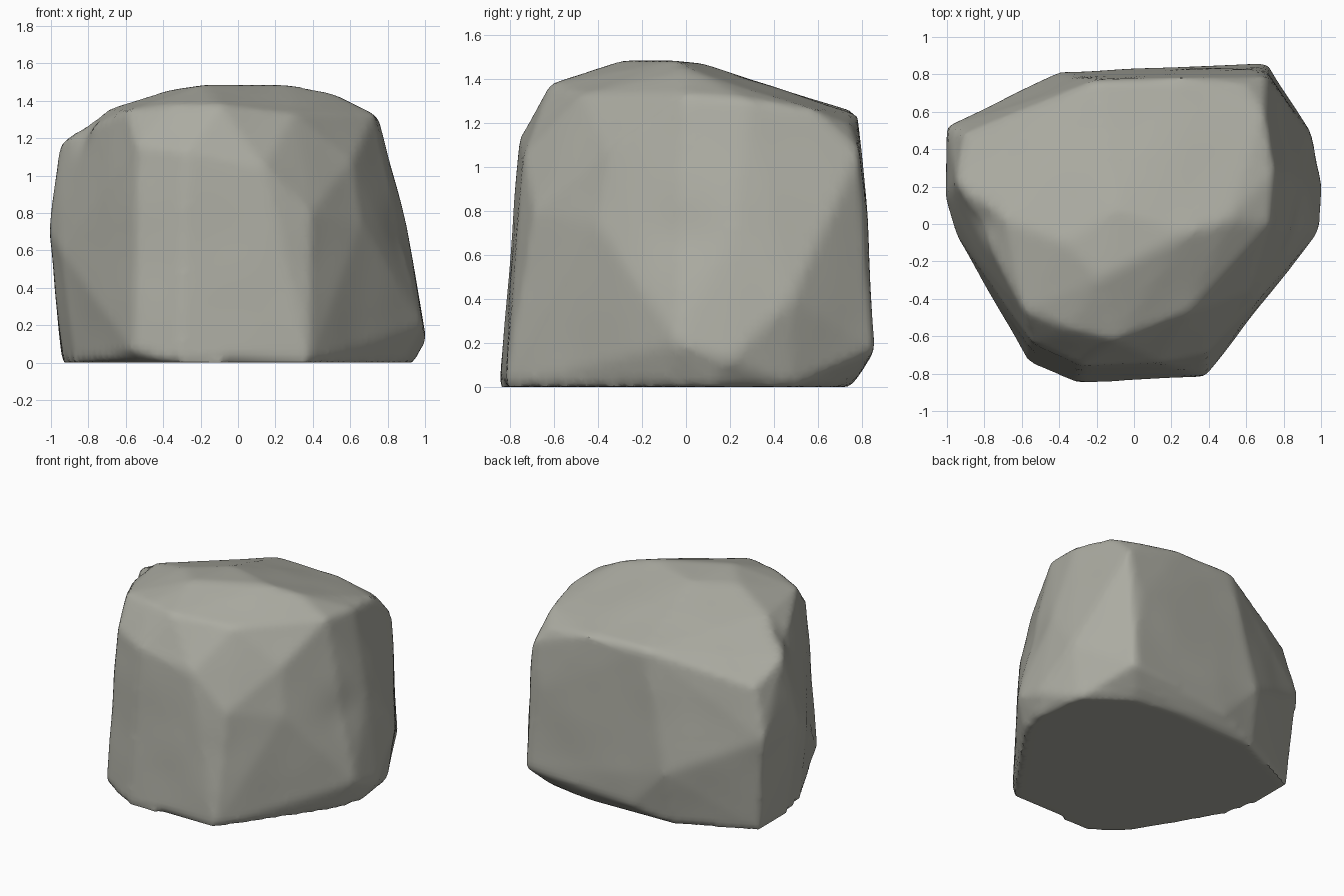
import bpy
import bmesh
from math import exp, radians
from mathutils import Vector, noise

default_cube = bpy.data.objects.get("Cube")
if default_cube:
    bpy.data.objects.remove(default_cube, do_unlink=True)

# Corner points of the boulder, from the base up to the crown
base = [(-.94, .48), (-.93, .15), (-.87, -.1), (-.52, -.67), (-.31, -.85),
        (.38, -.82), (.88, -.1), (.94, .1), (.89, .48), (.58, .7), (.25, .75),
        (-.42, .73)]
sides = [(1.01, .2, .12), (.99, -.04, .2), (.71, .86, .17), (-.1, .82, .1),
         (-.4, .81, .4), (.95, .48, .4), (-1.01, .14, .7), (-1, .52, .7),
         (-.95, -.06, .6), (.9, .22, .74), (-.56, -.74, .06), (.62, .83, .75)]
shoulders = [(-.28, -.76, 1.13), (.14, -.74, 1.05), (.39, -.69, .8),
             (.66, -.41, .75), (.61, -.36, 1.08), (.73, 0, 1.33),
             (.75, .28, 1.31), (.7, .58, 1.26), (.71, .79, 1.07),
             (.6, .75, 1.19), (.25, .78, 1.24), (-.2, .77, 1.25),
             (-.91, .48, 1.05), (-.95, .22, 1.18), (-.54, -.64, 1.16)]
crown = [(-.1, -.62, 1.38), (-.35, -.56, 1.38), (.3, -.47, 1.33),
         (-.59, -.47, 1.35), (-.68, .02, 1.36), (-.37, -.1, 1.46),
         (-.18, -.29, 1.49), (.28, -.05, 1.485), (.5, .02, 1.44),
         (-.1, .08, 1.47)]


def hull_mesh(points):
    bm = bmesh.new()
    for p in points:
        bm.verts.new(p)
    result = bmesh.ops.convex_hull(bm, input=bm.verts)
    loose = {v for v in result["geom_interior"] if isinstance(v, bmesh.types.BMVert)}
    bmesh.ops.delete(bm, geom=list(loose), context="VERTS")
    bmesh.ops.recalc_face_normals(bm, faces=bm.faces)
    mesh = bpy.data.meshes.new("boulder")
    bm.to_mesh(mesh)
    bm.free()
    return mesh


boulder = bpy.data.objects.new(
    "boulder", hull_mesh([(x, y, 0) for x, y in base] + sides + shoulders + crown))
bpy.context.collection.objects.link(boulder)

# Even surface with softly worn edges
remesh = boulder.modifiers.new("even_surface", "REMESH")
remesh.mode = "VOXEL"
remesh.voxel_size = .03
worn = boulder.modifiers.new("worn_edges", "SMOOTH")
worn.iterations = 3
depsgraph = bpy.context.evaluated_depsgraph_get()
mesh = bpy.data.meshes.new_from_object(boulder.evaluated_get(depsgraph))
boulder.modifiers.clear()
boulder.data = mesh

# Shallow hollows: centre, radius, depth
hollows = [((-.84, .0, 1.24), .1, .03), ((.93, -.02, .7), .15, .015)]
bm = bmesh.new()
bm.from_mesh(mesh)
bm.normal_update()
for v in bm.verts:
    if v.co.z < .04:
        continue
    push = .006 * noise.noise(v.co * 3)
    for centre, radius, depth in hollows:
        push -= depth * exp(-((v.co - Vector(centre)).length / radius) ** 2)
    v.co += v.normal * push
bm.to_mesh(mesh)
bm.free()

# Single stone colour
stone = bpy.data.materials.new("warm_grey_stone")
stone.use_nodes = True
colour = (.41, .41, .36, 1)
stone.diffuse_color = colour
stone.node_tree.nodes["Principled BSDF"].inputs["Base Color"].default_value = colour
mesh.materials.clear()
mesh.materials.append(stone)

bpy.context.view_layer.objects.active = boulder
boulder.select_set(True)
bpy.ops.object.shade_smooth_by_angle(angle=radians(40))
